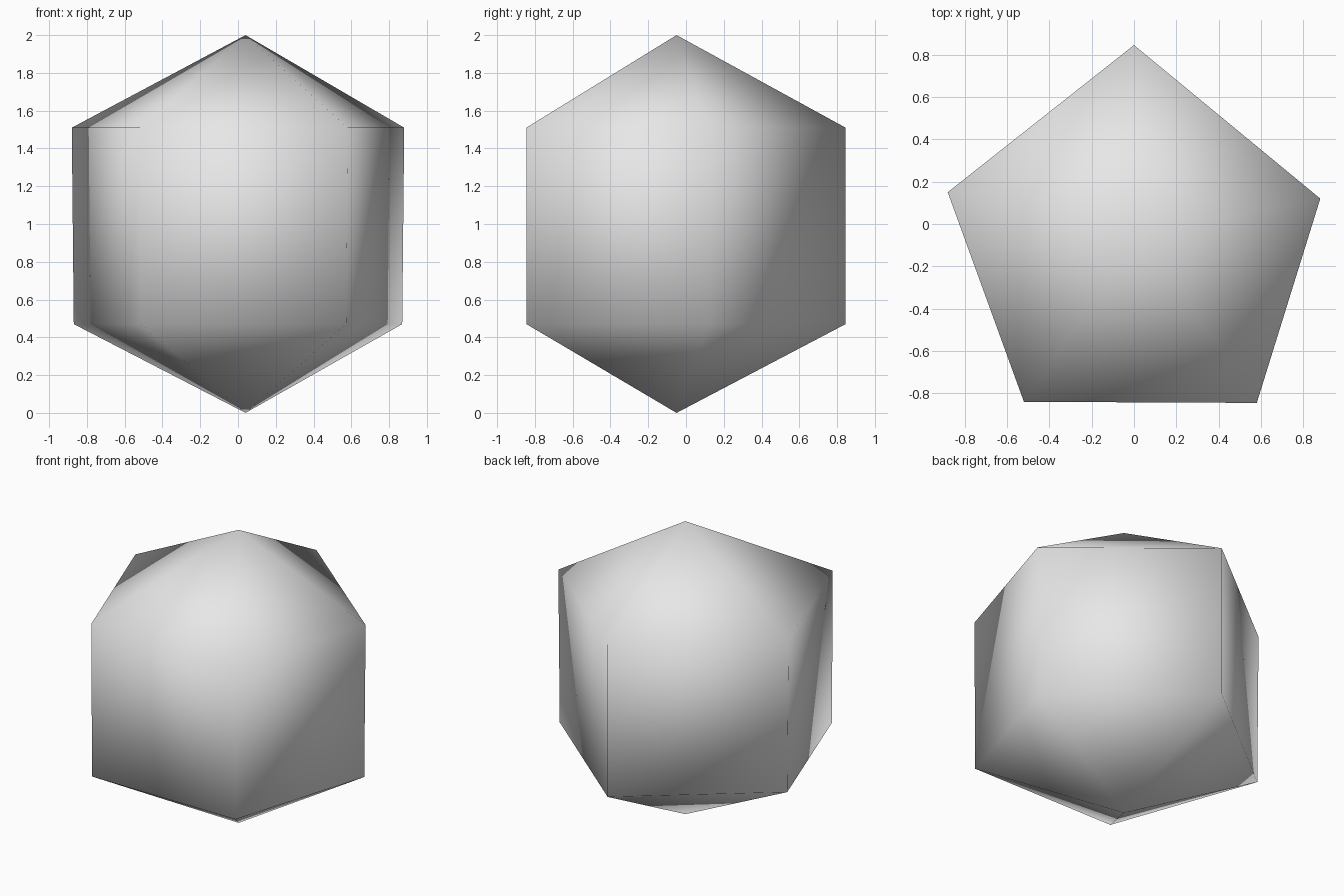
import bpy, bmesh

cube = bpy.data.objects.get("Cube")
if cube:
    bpy.data.objects.remove(cube, do_unlink=True)

# Plain grey material
grey = bpy.data.materials.new("light_grey")
grey.use_nodes = True
colour = (0.8, 0.8, 0.8, 1)
grey.diffuse_color = colour
grey.node_tree.nodes["Principled BSDF"].inputs["Base Color"].default_value = colour

# Slightly uneven five-sided outline, counter-clockwise from the back
outline = [(0, 0.845), (-0.88, 0.15), (-0.52, -0.84), (0.58, -0.845), (0.88, 0.12)]
apex = (0.04, -0.05)

bm = bmesh.new()


def ring(z, widen):
    return [bm.verts.new((x * widen, y, z)) for x, y in outline]


lower = ring(0.47, 0.988)
upper = ring(1.51, 1)
base_tip = bm.verts.new((*apex, 0))
top_tip = bm.verts.new((*apex, 2))

# Upright sides with a shallow pyramid at each end
for i in range(len(outline)):
    j = (i + 1) % len(outline)
    bm.faces.new((lower[i], lower[j], upper[j], upper[i]))
    bm.faces.new((upper[i], upper[j], top_tip))
    bm.faces.new((lower[j], lower[i], base_tip))
bmesh.ops.recalc_face_normals(bm, faces=bm.faces)

# Softly shaded throughout
for face in bm.faces:
    face.smooth = True

mesh = bpy.data.meshes.new("faceted_crystal")
bm.to_mesh(mesh)
bm.free()
mesh.materials.append(grey)
crystal = bpy.data.objects.new("faceted_crystal", mesh)
bpy.context.collection.objects.link(crystal)
